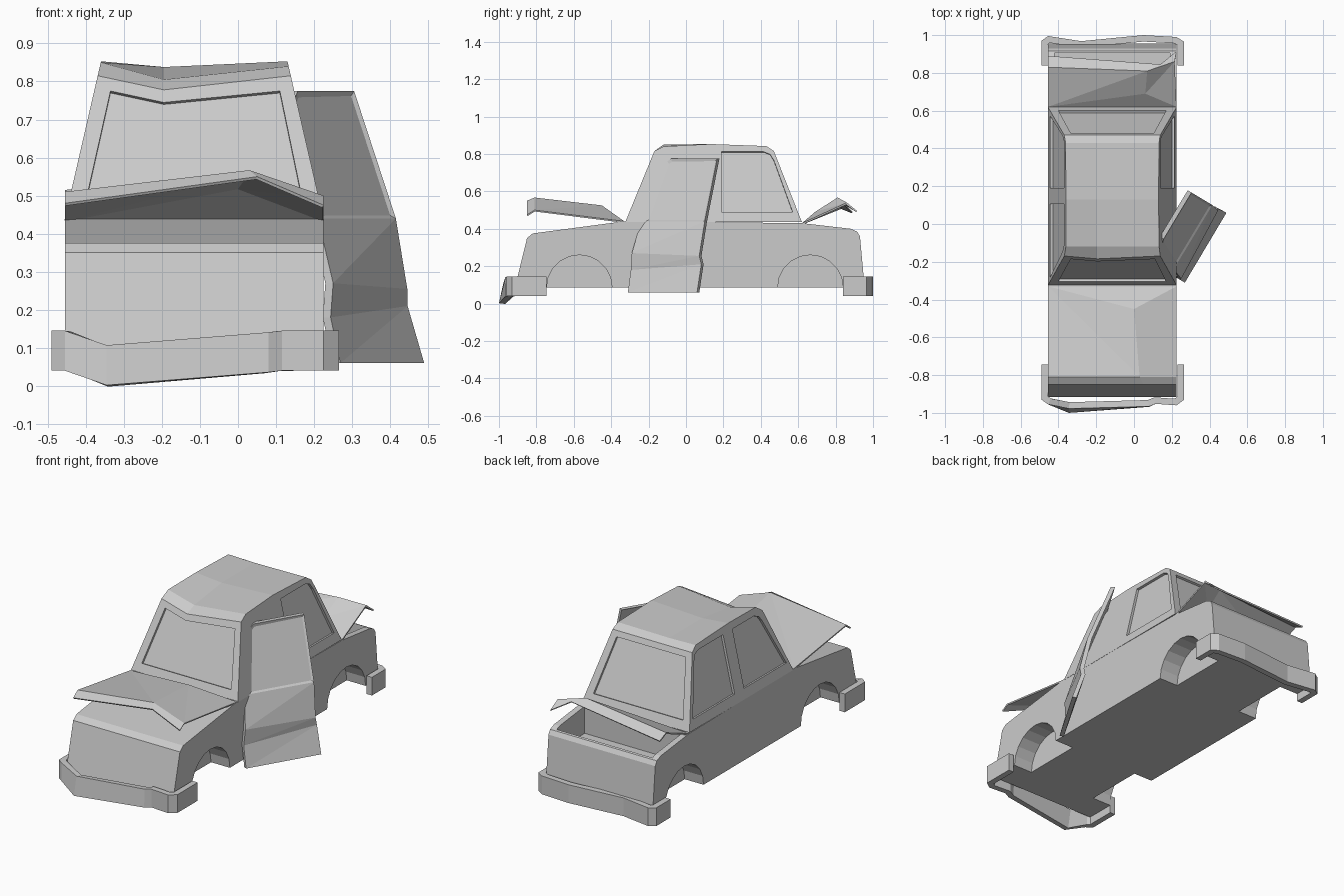
import bpy
import bmesh
from mathutils import Vector

if "Cube" in bpy.data.objects:
    bpy.data.objects.remove(bpy.data.objects["Cube"])

CX, HALF = -0.115, 0.34          # body centre line and half width


def make(name, verts, faces, thick=0.0):
    me = bpy.data.meshes.new(name)
    me.from_pydata([tuple(v) for v in verts], [], faces)
    bm = bmesh.new()
    bm.from_mesh(me)
    bmesh.ops.recalc_face_normals(bm, faces=bm.faces)
    bm.to_mesh(me)
    bm.free()
    ob = bpy.data.objects.new(name, me)
    bpy.context.collection.objects.link(ob)
    if thick:
        mod = ob.modifiers.new("thickness", 'SOLIDIFY')
        mod.thickness = abs(thick)
        mod.offset = -1 if thick > 0 else 1
        mod.use_even_offset = True
    return ob


def prism(name, a, b):
    """Solid between two matching outlines."""
    n = len(a)
    faces = [tuple(range(n)), tuple(range(2 * n - 1, n - 1, -1))]
    faces += [(i, (i + 1) % n, n + (i + 1) % n, n + i) for i in range(n)]
    return make(name, list(a) + list(b), faces)


def cut(target, cutter):
    mod = target.modifiers.new("cut", 'BOOLEAN')
    mod.operation = 'DIFFERENCE'
    mod.solver = 'EXACT'
    mod.object = cutter
    cutter.hide_render = True
    cutter.hide_viewport = True
    cutter.display_type = 'WIRE'


def side_prism(name, profile, x0, x1):
    return prism(name, [(x0, y, z) for y, z in profile], [(x1, y, z) for y, z in profile])


# Lower body
profile = [(-0.915, 0.085), (-0.85, 0.35), (-0.82, 0.375), (-0.33, 0.44), (0.62, 0.43),
           (0.88, 0.4), (0.915, 0.385), (0.93, 0.36), (0.955, 0.085)]
body = side_prism("lower_body", profile, CX - HALF, CX + HALF)

# Wheel arch pockets
for y in (-0.57, 0.665):
    for s in (-1, 1):
        bpy.ops.mesh.primitive_cylinder_add(
            vertices=20, radius=0.175, depth=0.24,
            location=(CX + s * HALF, y, 0.085), rotation=(0, 1.5708, 0))
        c = bpy.context.object
        c.name = "wheel_arch_cutter"
        cut(body, c)

# Open boot
boot = side_prism("boot_cutter", [(0.65, 0.27), (0.905, 0.27), (0.905, 0.6), (0.65, 0.6)],
                  CX - 0.305, CX + 0.305)
cut(body, boot)


# Cabin with dented roof
def half(z):
    return HALF - (z - 0.44) * 0.23


def front_y(z):
    return -0.325 + (z - 0.435) * 0.41


def rear_y(z):
    return 0.62 - (z - 0.435) * 0.39


rows = [(None, 0.815, 0.778, 0.815), (-0.12, 0.85, 0.805, 0.84), (0.13, 0.853, 0.838, 0.853),
        (0.43, 0.842, 0.838, 0.842), (0.47, 0.815, 0.815, 0.815)]
verts = [(CX - half(0.435), -0.325, 0.435), (CX + half(0.435), -0.325, 0.435),
         (CX + half(0.435), 0.62, 0.435), (CX - half(0.435), 0.62, 0.435)]
for y, zl, zm, zr in rows:
    for x, z in ((CX - half(zl), zl), (-0.195, zm), (CX + half(zr), zr)):
        verts.append((x, front_y(z) if y is None else y, z))
faces = [(0, 3, 2, 1), (0, 1, 6, 5, 4), (2, 3, 16, 17, 18),
         (0, 4, 7, 10, 13, 16, 3), (1, 2, 18, 15, 12, 9, 6)]
for r in range(4):
    for c in range(2):
        i = 4 + r * 3 + c
        faces.append((i, i + 1, i + 4, i + 3))
cabin = make("cabin", verts, faces)


# Recessed windows
def window(name, pts, out, depth=0.014):
    pts = [Vector(p) for p in pts]
    n = (pts[1] - pts[0]).cross(pts[-1] - pts[0]).normalized()
    if n.dot(Vector(out)) < 0:
        n = -n
    cut(cabin, prism(name, [p + n * 0.04 for p in pts], [p - n * depth for p in pts]))


screen = [(-0.4, 0.485), (0.17, 0.485), (0.11, 0.775), (-0.195, 0.745), (-0.335, 0.775)]
window("windscreen_cutter", [(x, front_y(z), z) for x, z in screen], (0, -1, 0))
back = [(-0.4, 0.485), (0.17, 0.485), (0.105, 0.785), (-0.335, 0.785)]
window("rear_window_cutter", [(x, rear_y(z), z) for x, z in back], (0, 1, 0))
rear_side = [(0.19, 0.49), (0.57, 0.49), (0.47, 0.765), (0.45, 0.798), (0.415, 0.812), (0.19, 0.812)]
front_side = [(-0.28, 0.49), (0.105, 0.49), (0.105, 0.812), (-0.09, 0.812), (-0.13, 0.795), (-0.15, 0.765)]
for s, outline in ((1, rear_side), (-1, rear_side), (-1, front_side)):
    window("side_window_cutter", [(CX + s * half(z), y, z) for y, z in outline], (s, 0, 0))


# Bent bonnet and boot lid: hinge edge, crumple point, edge row, lip row
def lid(name, hinge, mid, edge, lip):
    v = [(CX - HALF, *hinge), (CX + HALF, *hinge), mid] + edge + lip
    f = [(0, 1, 2), (0, 2, 4, 3)[:3], (0, 4, 3), (1, 5, 2), (2, 5, 4),
         (3, 4, 7, 6), (4, 5, 8, 7)]
    f[1] = (0, 2, 4)
    return make(name, v, f, 0.008)


lid("bonnet", (-0.33, 0.44), (0.0, -0.45, 0.525),
    [(-0.455, -0.81, 0.51), (0.03, -0.81, 0.567), (0.225, -0.81, 0.5)],
    [(-0.455, -0.85, 0.48), (0.05, -0.85, 0.55), (0.225, -0.85, 0.475)])
lid("boot_lid", (0.62, 0.43), (0.06, 0.69, 0.49),
    [(-0.455, 0.83, 0.515), (0.07, 0.81, 0.567), (0.215, 0.86, 0.54)],
    [(-0.455, 0.89, 0.49), (0.14, 0.845, 0.54), (0.225, 0.915, 0.495)])


# Dented wrap-around bumpers: path points (x, y, drop)
def bumper(name, path):
    v, f = [], []
    for x, y, drop in path:
        lean = drop * 0.6 * (1 if y < 0 else -1)
        v += [(x, y, 0.04 - drop), (x, y + lean, 0.145 - drop)]
    for i in range(len(path) - 1):
        f.append((2 * i, 2 * i + 1, 2 * i + 3, 2 * i + 2))
    ob = make(name, v, f)
    # face normals away from the car, then thicken inward
    me = ob.data
    k = len(f) // 2
    if me.polygons[k].normal.y * path[k][1] < 0:
        me.flip_normals()
    mod = ob.modifiers.new("thickness", 'SOLIDIFY')
    mod.thickness, mod.offset, mod.use_even_offset = 0.034, -1, True


bumper("front_bumper", [(-0.49, -0.745, 0), (-0.49, -0.93, 0), (-0.455, -0.955, 0),
                        (-0.345, -1.0, 0.038), (0.08, -0.968, 0.004), (0.115, -0.952, 0),
                        (0.225, -0.96, 0), (0.265, -0.93, 0), (0.265, -0.745, 0)])
bumper("rear_bumper", [(-0.49, 0.84, 0), (-0.49, 0.97, 0), (-0.455, 0.995, 0),
                       (-0.28, 0.968, 0), (0.05, 1.0, 0), (0.225, 0.99, 0),
                       (0.265, 0.965, 0), (0.265, 0.84, 0)])

# Open, buckled door: u along the door, n outward, z up
D, N, O = Vector((0.516, 0.857, 0)), Vector((0.857, -0.516, 0)), Vector((0.21, -0.24, 0))
outline = [(-0.03, 0.087, 0.06), (0.4, 0.085, 0.06), (-0.03, 0.057, 0.18), (0.397, 0.036, 0.21),
           (-0.022, 0.06, 0.27), (0.387, 0.041, 0.255), (0, 0, 0.44), (0.397, 0, 0.44),
           (0.397, -0.128, 0.775), (0.11, -0.128, 0.775), (0.075, -0.118, 0.75),
           (0.043, -0.084, 0.66)]
pts = [O + D * u + N * n + Vector((0, 0, z)) for u, n, z in outline]
back_pts = [p - N * 0.024 for p in pts]
m = len(pts)
front = [(0, 1, 3), (0, 3, 2), (2, 3, 5), (2, 5, 4), (4, 5, 7), (4, 7, 6), (6, 7, 8, 9, 10, 11)]
rim = [0, 1, 3, 5, 7, 8, 9, 10, 11, 6, 4, 2]
faces = front + [tuple(i + m for i in reversed(f)) for f in front]
faces += [(a, a + m, b + m, b) for a, b in zip(rim, rim[1:] + rim[:1])]
door = make("open_door", pts + back_pts, faces)
bm = bmesh.new()
bm.from_mesh(door.data)
glass = [f for f in bm.faces if len(f.verts) == 6]
bmesh.ops.inset_individual(bm, faces=glass, thickness=0.016, depth=-0.007)
bm.to_mesh(door.data)
bm.free()
